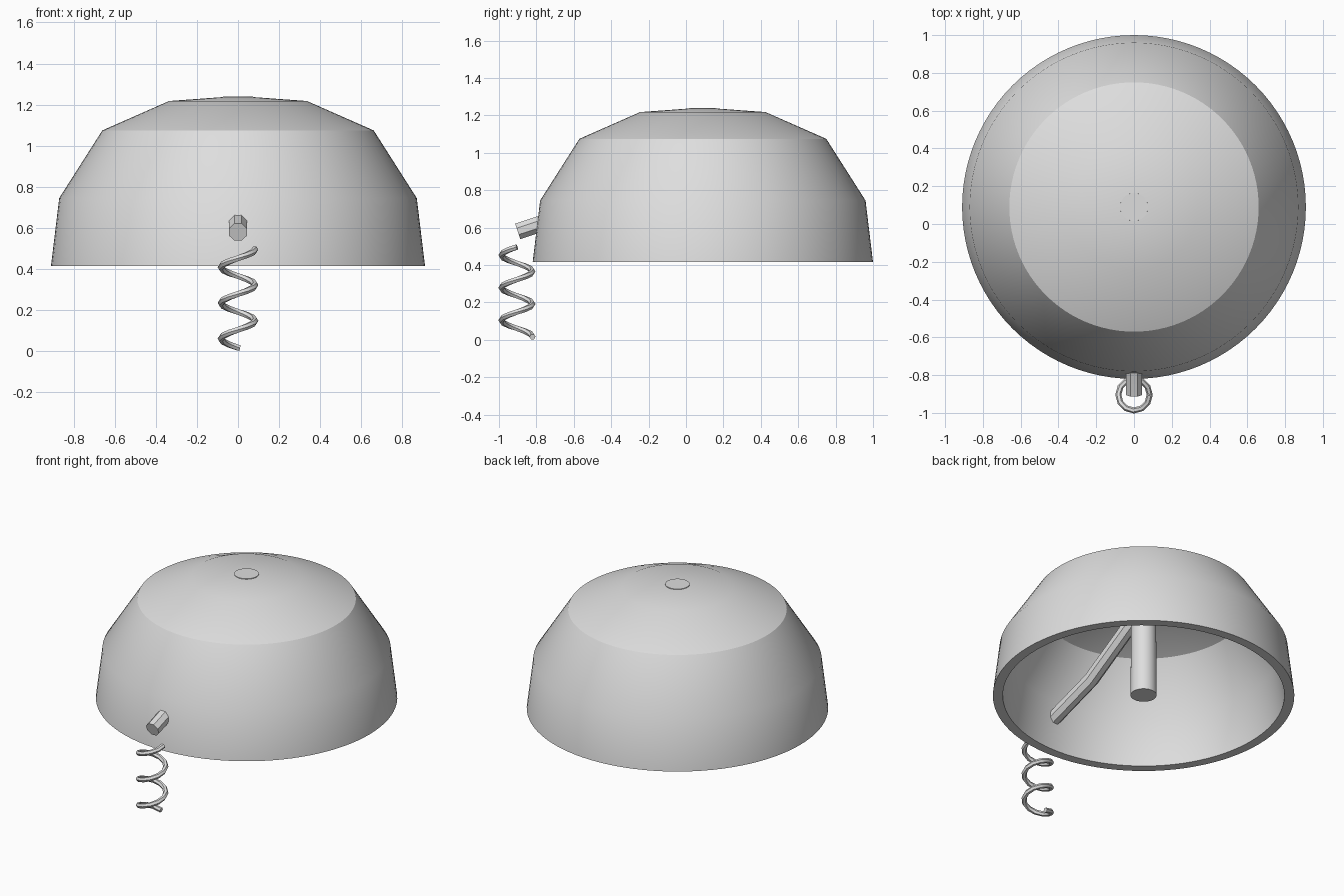
import bpy, bmesh, math

default_cube = bpy.data.objects.get("Cube")
if default_cube:
    bpy.data.objects.remove(default_cube, do_unlink=True)

CENTRE_Y = 0.09

metal = bpy.data.materials.new("light grey metal")
metal.use_nodes = True
grey = (0.73, 0.73, 0.73, 1)
metal.diffuse_color = grey
metal.node_tree.nodes["Principled BSDF"].inputs["Base Color"].default_value = grey


def select_only(obj):
    bpy.ops.object.select_all(action="DESELECT")
    obj.select_set(True)
    bpy.context.view_layer.objects.active = obj


def finish(obj):
    """Give the part its colour and keep creases over 30 degrees sharp."""
    obj.data.materials.clear()
    obj.data.materials.append(metal)
    select_only(obj)
    bpy.ops.object.shade_smooth_by_angle(angle=math.radians(30))


def lathe(name, profile, steps):
    """Revolve (radius, z) points around the vertical axis."""
    bm = bmesh.new()
    verts = [bm.verts.new((r, 0, z)) for r, z in profile]
    edges = [bm.edges.new(pair) for pair in zip(verts, verts[1:])]
    bmesh.ops.spin(bm, geom=verts + edges, cent=(0, 0, 0), axis=(0, 0, 1),
                   angle=math.tau, steps=steps)
    bmesh.ops.remove_doubles(bm, verts=bm.verts, dist=0.0001)
    bmesh.ops.recalc_face_normals(bm, faces=bm.faces)
    mesh = bpy.data.meshes.new(name)
    bm.to_mesh(mesh)
    bm.free()
    obj = bpy.data.objects.new(name, mesh)
    obj.location.y = CENTRE_Y
    bpy.context.collection.objects.link(obj)
    finish(obj)


def rod(name, points, radius, bevel, tilt=0):
    """Sweep a round section along a path and turn it into a mesh."""
    curve = bpy.data.curves.new(name, "CURVE")
    curve.dimensions = "3D"
    curve.twist_mode = "Z_UP"
    curve.bevel_depth = radius
    curve.bevel_resolution = bevel
    curve.use_fill_caps = True
    spline = curve.splines.new("POLY")
    spline.points.add(len(points) - 1)
    for point, co in zip(spline.points, points):
        point.co = (*co, 1)
        point.tilt = tilt
    obj = bpy.data.objects.new(name, curve)
    bpy.context.collection.objects.link(obj)
    select_only(obj)
    bpy.ops.object.convert(target="MESH")
    finish(bpy.context.view_layer.objects.active)


# Hollow bell shell: outside from apex to rim, then back up the inside
outer = [(0, 1.238), (0.075, 1.237), (0.335, 1.218), (0.66, 1.075), (0.87, 0.745), (0.91, 0.415)]
inner = [(0.85, 0.415), (0.812, 0.725), (0.62, 1.03), (0.32, 1.159), (0, 1.177)]
lathe("bell_shell", outer + inner, 96)

# Central post, almost flush with the crown
lathe("centre_post", [(0, 1.241), (0.074, 1.241), (0.079, 0.418), (0, 0.418)], 32)

# Bent arm from the post out through the front wall, one edge facing down
rod("bent_arm", [(0, -0.90, 0.58), (0, -0.40, 0.745), (0, 0.09, 1.035)],
    0.047, 2, math.pi / 8)

# Coil spring hanging below the arm's outer end
STEPS_PER_TURN, TURNS = 12, 2.75
coil = [(0.01, -0.821, 0.016)]
for i in range(int(STEPS_PER_TURN * TURNS) + 1):
    turn = i / STEPS_PER_TURN
    a = math.pi / 2 + math.tau * turn
    coil.append((0.083 * math.cos(a), -0.904 + 0.083 * math.sin(a), 0.018 + 0.174 * turn))
rod("coil_spring", coil, 0.016, 1)
